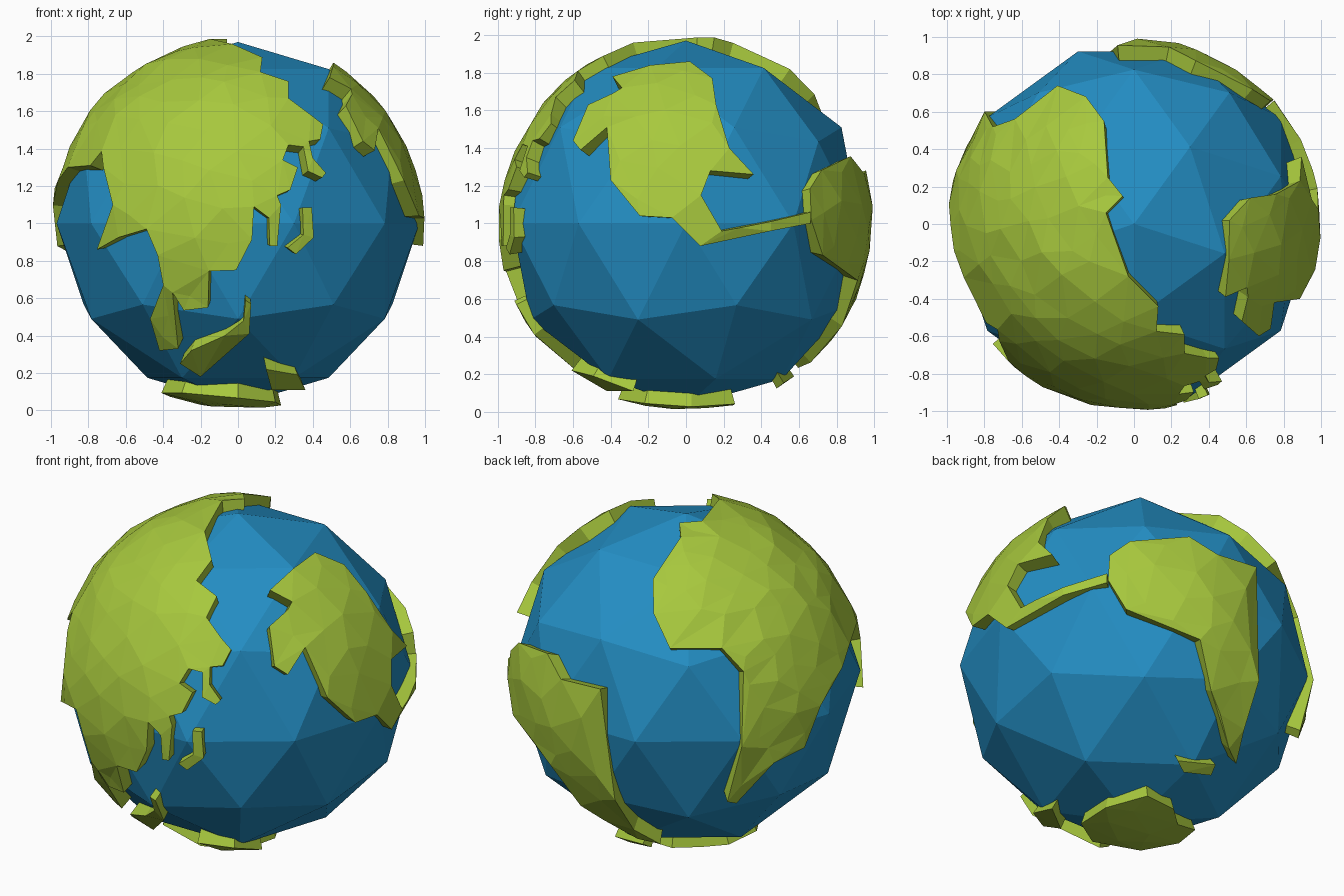
import bpy, bmesh, math, random
from mathutils import Vector
from mathutils.geometry import delaunay_2d_cdt

if "Cube" in bpy.data.objects:
    bpy.data.objects.remove(bpy.data.objects["Cube"])

random.seed(4)
CENTRE = Vector((0, 0, 1))


def material(name, colour):
    m = bpy.data.materials.new(name)
    m.diffuse_color = (*colour, 1)
    m.use_nodes = True
    m.node_tree.nodes["Principled BSDF"].inputs["Base Color"].default_value = m.diffuse_color
    return m


SEA = material("sea blue", (0.017, 0.27, 0.55))
LAND = material("land green", (0.39, 0.58, 0.047))


def view_axes(azimuth, elevation):
    """Right, up and outward axes of a viewing direction."""
    a, e = math.radians(azimuth), math.radians(elevation)
    out = Vector((math.sin(a) * math.cos(e), -math.cos(a) * math.cos(e), math.sin(e)))
    right = Vector((math.cos(a), math.sin(a), 0))
    return right, out.cross(right), out


FRONT, RIGHT = view_axes(0, 0), view_axes(90, 0)
TOP = view_axes(0, 90)
BACK_LEFT = view_axes(215, 22)
BACK_RIGHT = view_axes(145, -22)
BOTTOM = (Vector((1, 0, 0)), Vector((0, 1, 0)), Vector((0, 0, -1)))


def on_globe(axes, pts):
    """Project flat outline points of one view onto the unit sphere."""
    r, u, o = axes
    return [(r * a + u * b + o * math.sqrt(max(0, 1 - a * a - b * b))).normalized()
            for a, b in pts]


def land(name, outline, step=0.2, base=0.89):
    """Raised slab of land: outline filled with facets on the sphere."""
    mid = sum(outline, Vector()).normalized()
    ex = mid.orthogonal().normalized()
    ey = mid.cross(ex)

    def flatten(p):
        q = Vector((p.dot(ex), p.dot(ey)))
        return q.normalized() * mid.angle(p) if q.length > 1e-6 else q

    def lift(q):
        d = q.length
        if d < 1e-6:
            return mid.copy()
        return mid * math.cos(d) + (ex * q.x + ey * q.y) * (math.sin(d) / d)

    flat = [flatten(p) for p in outline]
    n = len(flat)
    pts = list(flat)
    k = int(1.9 / step)
    for i in range(-k, k + 1):
        for j in range(-k, k + 1):
            q = Vector((i + 0.5 * (j % 2), j * 0.87)) * step
            q += Vector((random.uniform(-1, 1), random.uniform(-1, 1))) * step * 0.22
            if min((q - f).length for f in flat) > step * 0.45:
                pts.append(q)
    verts, _, faces, orig, _, _ = delaunay_2d_cdt(pts, [], [list(range(n))], 1, 1e-5)
    bm = bmesh.new()
    bv = []
    for v, src in zip(verts, orig):
        rim = any(s < n for s in src)
        bv.append(bm.verts.new(lift(v) * (1.0 if rim else random.uniform(0.982, 1.0))))
    for f in faces:
        bm.faces.new([bv[i] for i in f])
    bmesh.ops.delete(bm, geom=[v for v in bm.verts if not v.link_faces], context='VERTS')
    for f in bm.faces:
        f.normal_update()
        if f.normal.dot(f.calc_center_median()) < 0:
            f.normal_flip()
    # thickness: copy the skin inwards and join with side walls
    new = bmesh.ops.extrude_face_region(bm, geom=bm.faces[:])["geom"]
    top = {g for g in new if isinstance(g, bmesh.types.BMVert)}
    for v in bm.verts:
        if v not in top:
            v.co = v.co.normalized() * base
    bmesh.ops.recalc_face_normals(bm, faces=bm.faces[:])
    me = bpy.data.meshes.new(name)
    bm.to_mesh(me)
    bm.free()
    me.materials.append(LAND)
    ob = bpy.data.objects.new(name, me)
    ob.location = CENTRE
    bpy.context.collection.objects.link(ob)
    return ob


# ocean ball
bpy.ops.mesh.primitive_ico_sphere_add(subdivisions=2, radius=0.97, location=CENTRE,
                                      rotation=(0, 0, math.radians(-18)))
ocean = bpy.context.object
ocean.name = "ocean"
ocean.data.materials.append(SEA)

# great eastern continent: north coast, east and south coasts, then south-west arm
north = [(-.16, .55), (-.14, .25), (-.06, .15), (-.15, .06), (-.03, -.28), (.13, -.44)]
east = [(.12, .81), (.27, .76), (.27, .67), (.39, .58), (.455, .53), (.44, .45), (.38, .44),
        (.40, .35), (.47, .27), (.45, .245), (.375, .28), (.35, .41), (.27, .42), (.24, .34),
        (.32, .30), (.28, .18), (.21, .15), (.23, .10), (.21, -.12), (.17, -.12), (.165, .03),
        (.085, .09), (.075, -.085), (-.01, -.25), (-.155, -.255), (-.16, -.45)]
south = [(-.29, -.465), (-.35, -.37), (-.32, -.67), (-.42, -.68), (-.47, -.51), (-.40, -.33),
         (-.43, -.17), (-.49, -.03), (-.64, -.075), (-.755, -.14), (-.67, .10), (-.72, .30),
         (-.73, .385), (-.79, .31), (-.91, .30)]
arm = [(.87, .05), (.75, -.155), (.66, -.39), (.49, -.47), (.28, -.70), (.23, -.69),
       (.31, -.375), (.32, .05), (.20, .18), (-.09, .18), (-.18, .37)]
land("eastern_continent", on_globe(TOP, north) + on_globe(FRONT, east + south)
     + on_globe(BACK_LEFT, arm))

# north-western continent, with the land bridge running south
nw = [(.02, .86), (.14, .77), (.16, .63), (.23, .40), (.36, .26), (.13, .28), (.08, .15),
      (.19, -.04), (.45, .01), (.66, .06), (.66, .0), (.45, -.04), (.075, -.12), (-.075, .03),
      (-.245, .04), (-.40, .23), (-.42, .51), (-.56, .39), (-.60, .44), (-.52, .63),
      (-.39, .69), (-.34, .72), (-.39, .78), (-.19, .84)]
land("north_west_continent", on_globe(RIGHT, nw))

# south-western continent
sw = [(-.22, .53), (-.105, .62), (.23, .67), (.39, .575), (.62, .535), (.64, -.13),
      (.57, -.40), (.54, -.58), (.49, -.51), (.365, -.22), (.29, .06), (-.13, .21), (-.23, .38)]
land("south_west_continent", on_globe(BACK_RIGHT, sw))

# polar continent underneath
polar = [(-.41, -.10), (-.30, -.30), (0, -.36), (.20, -.22), (.23, .03), (.12, .26),
         (-.08, .25), (-.2, .14), (-.36, .10)]
land("polar_continent", on_globe(BOTTOM, polar), base=0.9)

# islands
islands = {
    "east_island": (FRONT, [(.345, .085), (.395, .085), (.405, -.075), (.31, -.165),
                            (.265, -.13), (.35, -.06)]),
    "south_island": (FRONT, [(.04, -.41), (.07, -.43), (.06, -.59), (-.20, -.82), (-.31, -.75),
                             (-.25, -.68), (-.07, -.60), (.03, -.52)]),
    "far_south_island": (FRONT, [(.15, -.78), (.32, -.81), (.36, -.89), (.18, -.89)]),
    "back_south_island": (BACK_RIGHT, [(.20, -.60), (.42, -.60), (.40, -.655), (.24, -.655)]),
}
for name, (axes, pts) in islands.items():
    land(name, on_globe(axes, pts), base=0.88)
